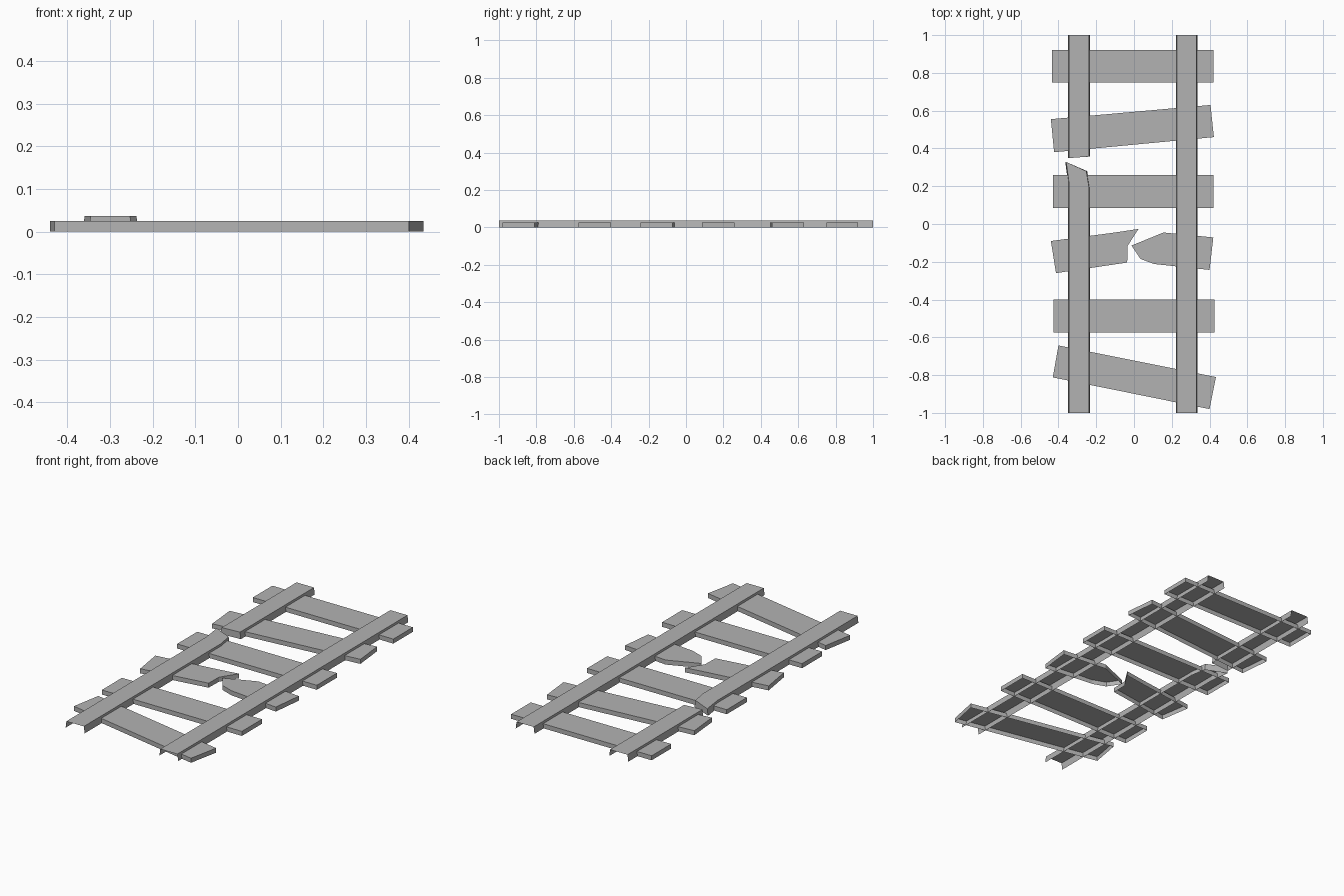
import bpy

cube = bpy.data.objects.get("Cube")
if cube:
    bpy.data.objects.remove(cube)

GREY = (0.45, 0.45, 0.45, 1)
mat = bpy.data.materials.new("weathered grey")
mat.use_nodes = True
mat.diffuse_color = GREY
mat.node_tree.nodes["Principled BSDF"].inputs["Base Color"].default_value = GREY

PLANK_TOP, RAIL_TOP, TAPER = 0.025, 0.037, 0.005


def shell(name, base, top, height, open_edges=()):
    """Hollow slab without underside; outlines run anticlockwise."""
    n = len(base)
    verts = [(x, y, 0) for x, y in base] + [(x, y, height) for x, y in top]
    faces = [tuple(range(n, 2 * n))]
    for i in range(n):
        if i not in open_edges:
            j = (i + 1) % n
            faces.append((i, j, n + j, n + i))
    mesh = bpy.data.meshes.new(name)
    mesh.from_pydata(verts, [], faces)
    mesh.materials.append(mat)
    obj = bpy.data.objects.new(name, mesh)
    bpy.context.collection.objects.link(obj)
    return obj


def plank(name, outline):
    shell(name, outline, outline, PLANK_TOP)


def rail(name, left, right, front_open, back_open):
    """Side lines run front to back; the walls lean in slightly."""
    base = right + left[::-1]
    top = [(x - TAPER, y) for x, y in right] + [(x + TAPER, y) for x, y in left[::-1]]
    gaps = [len(right) - 1] if back_open else []
    if front_open:
        gaps.append(len(base) - 1)
    shell(name, base, top, RAIL_TOP, gaps)


# Straight crossing planks
for name, x0, x1, y0, y1 in [
    ("back_plank", -0.435, 0.42, 0.75, 0.92),
    ("middle_plank", -0.43, 0.42, 0.085, 0.26),
    ("front_plank", -0.426, 0.426, -0.575, -0.40),
]:
    plank(name, [(x0, y0), (x1, y0), (x1, y1), (x0, y1)])

# Crooked planks
plank("crooked_back_plank", [(-0.423, 0.38), (0.423, 0.46), (0.405, 0.63), (-0.44, 0.555)])
plank("crooked_front_plank", [(-0.43, -0.812), (0.40, -0.98), (0.434, -0.81), (-0.40, -0.643)])

# Plank snapped in two
plank("broken_plank_right", [(-0.413, -0.26), (-0.036, -0.204), (-0.034, -0.116),
                             (0.024, -0.026), (-0.10, -0.045), (-0.44, -0.09)])
plank("broken_plank_left", [(-0.013, -0.114), (0.034, -0.185), (0.108, -0.212),
                            (0.40, -0.243), (0.42, -0.071), (0.156, -0.045)])

# Rails: one whole, one split with a bent tip
rail("left_rail", [(0.222, -1), (0.222, 1)], [(0.336, -1), (0.336, 1)], True, True)
rail("right_rail_back", [(-0.349, 0.349), (-0.349, 1)],
     [(-0.233, 0.357), (-0.233, 1)], False, True)
rail("right_rail_front", [(-0.349, -1), (-0.349, 0.22), (-0.364, 0.328)],
     [(-0.233, -1), (-0.233, 0.193), (-0.248, 0.28)], True, False)
